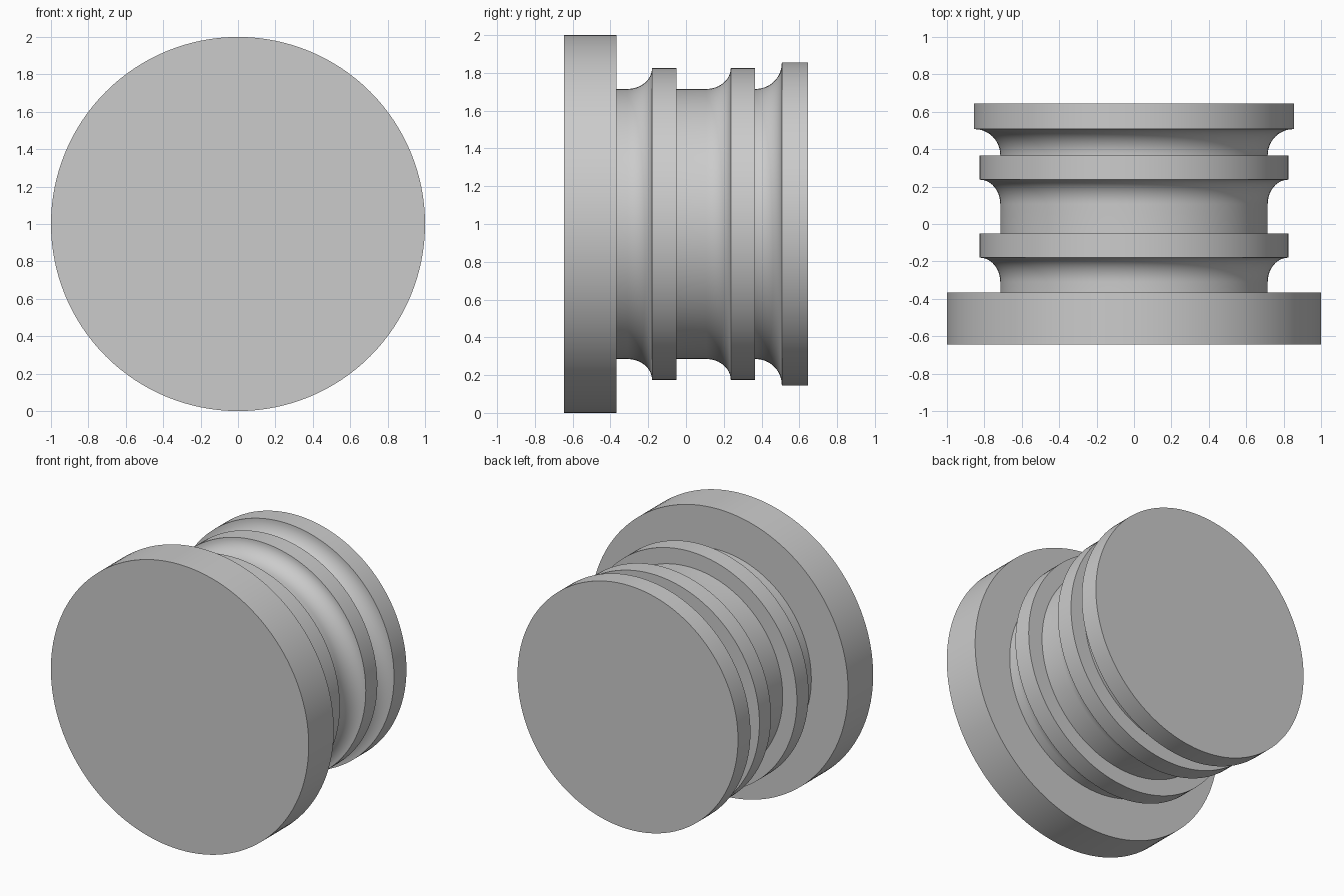
import bpy
import bmesh
import math

SEGMENTS = 128
NECK = 0.715
RING = 0.825
CAP = 0.855

if "Cube" in bpy.data.objects:
    bpy.data.objects.remove(bpy.data.objects["Cube"], do_unlink=True)

# Single plain grey finish
grey = bpy.data.materials.new("plain_grey")
grey.use_nodes = True
colour = (0.6, 0.6, 0.6, 1)
grey.diffuse_color = colour
grey.node_tree.nodes["Principled BSDF"].inputs["Base Color"].default_value = colour


def fillet(y_end, top, length, steps=12):
    """Concave curve rising from the neck to the next ring: (y, radius) points."""
    height = top - NECK
    points = []
    for i in range(steps + 1):
        a = math.pi / 2 * i / steps
        points.append((y_end - length + length * math.sin(a),
                       top - height * math.cos(a)))
    return points


# Profile along the axis, from the front flange to the rear cap
profile = [(-0.645, 0), (-0.645, 1), (-0.367, 1), (-0.367, NECK)]
profile += fillet(-0.18, RING, 0.13)
profile += [(-0.05, RING), (-0.05, NECK)]
profile += fillet(0.237, RING, 0.13)
profile += [(0.365, RING), (0.365, NECK)]
profile += fillet(0.507, CAP - 0.003, 0.138)
profile += [(0.507, CAP), (0.645, CAP), (0.645, 0)]

# Spin the profile into the grooved plug
bm = bmesh.new()
verts = [bm.verts.new((0, y, 1 + r)) for y, r in profile]
edges = [bm.edges.new(pair) for pair in zip(verts, verts[1:])]
bmesh.ops.spin(bm, geom=verts + edges, cent=(0, 0, 1), axis=(0, 1, 0),
               angle=2 * math.pi, steps=SEGMENTS)
bmesh.ops.remove_doubles(bm, verts=bm.verts, dist=0.0005)
bmesh.ops.recalc_face_normals(bm, faces=bm.faces)

mesh = bpy.data.meshes.new("grooved_plug")
bm.to_mesh(mesh)
bm.free()
mesh.materials.append(grey)
plug = bpy.data.objects.new("grooved_plug", mesh)
bpy.context.collection.objects.link(plug)

# Smooth curves with crisp rims
bpy.ops.object.select_all(action="DESELECT")
plug.select_set(True)
bpy.context.view_layer.objects.active = plug
bpy.ops.object.shade_smooth_by_angle(angle=math.radians(30))
